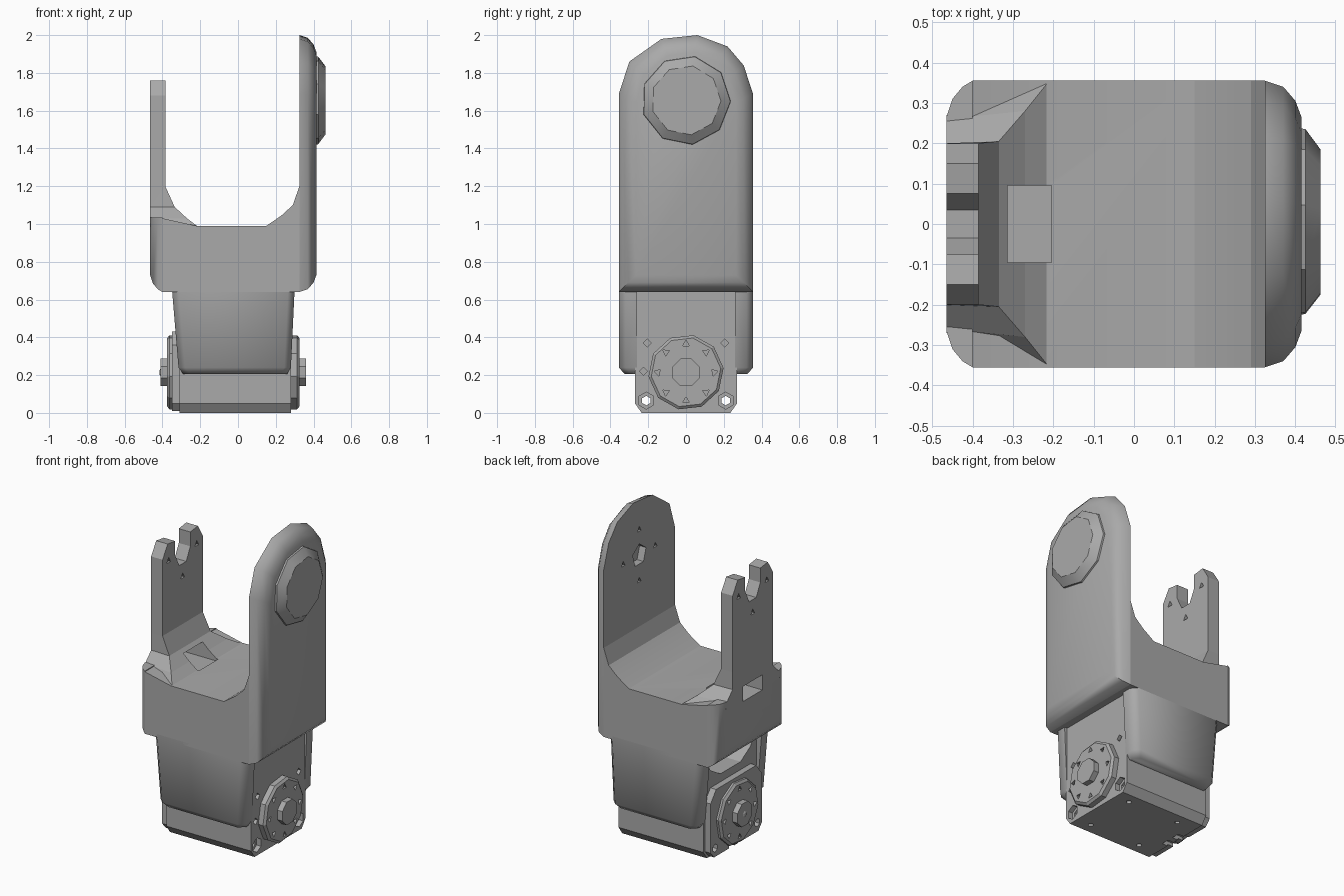
import bpy, bmesh, math
from mathutils import Vector

if "Cube" in bpy.data.objects:
    bpy.data.objects.remove(bpy.data.objects["Cube"])

grey = bpy.data.materials.new("plain_grey")
grey.use_nodes = True
grey.diffuse_color = (0.4, 0.4, 0.4, 1)
grey.node_tree.nodes["Principled BSDF"].inputs["Base Color"].default_value = (0.4, 0.4, 0.4, 1)


def add_loft(bm, rings):
    """Skin a list of equal rings and cap both ends."""
    loops = [[bm.verts.new(p) for p in ring] for ring in rings]
    n = len(loops[0])
    for a, b in zip(loops, loops[1:]):
        for i in range(n):
            j = (i + 1) % n
            bm.faces.new((a[i], a[j], b[j], b[i]))
    bm.faces.new(loops[0][::-1])
    bm.faces.new(loops[-1])


def finish(name, bm, smooth=0):
    bmesh.ops.recalc_face_normals(bm, faces=bm.faces[:])
    me = bpy.data.meshes.new(name)
    bm.to_mesh(me)
    bm.free()
    me.materials.append(grey)
    ob = bpy.data.objects.new(name, me)
    bpy.context.collection.objects.link(ob)
    if smooth:
        select(ob)
        bpy.ops.object.shade_smooth_by_angle(angle=math.radians(smooth))
    return ob


def select(ob):
    bpy.ops.object.select_all(action="DESELECT")
    ob.select_set(True)
    bpy.context.view_layer.objects.active = ob


def loft(name, rings, smooth=0):
    bm = bmesh.new()
    add_loft(bm, rings)
    return finish(name, bm, smooth)


def at_x(x, yz):
    return [Vector((x, y, z)) for y, z in yz]


def at_y(y, xz):
    return [Vector((x, y, z)) for x, z in xz]


def rect(a0, a1, b0, b1):
    return [(a0, b0), (a1, b0), (a1, b1), (a0, b1)]


def ngon(n, r, cy=0, cz=0, turn=0):
    steps = [math.tau * i / n + turn for i in range(n)]
    return [(cy + r * math.sin(t), cz + r * math.cos(t)) for t in steps]


def bar(x0, x1, yz):
    return [at_x(x0, yz), at_x(x1, yz)]


def inset(yz, d, keep_top=False):
    """Shrink an outline by about d on every side."""
    ys, zs = [p[0] for p in yz], [p[1] for p in yz]
    hi, lo, w = max(zs), min(zs), max(ys)
    top = hi if keep_top else hi - d
    k = (top - lo - d) / (hi - lo)
    return [(y * (w - d) / w, lo + d + (z - lo) * k) for y, z in yz]


def cut(targets, solids):
    """Subtract a set of separate solids from each target."""
    bm = bmesh.new()
    for rings in solids:
        add_loft(bm, rings)
    cutter = finish("cutter", bm)
    cutter.hide_render = True
    for ob in targets:
        select(ob)
        mod = ob.modifiers.new("cut", "BOOLEAN")
        mod.operation, mod.solver, mod.object = "DIFFERENCE", "EXACT", cutter
        bpy.ops.object.modifier_apply(modifier=mod.name)
    bpy.data.objects.remove(cutter)


W = 0.355   # half depth of the housing

# Housing core with the curved cradle floor
core = [(-0.40, 0.64), (0.325, 0.64), (0.325, 1.2), (0.29, 1.1),
        (0.23, 1.045), (0.15, 0.99), (-0.22, 0.99), (-0.40, 1.03)]
housing_core = loft("housing_core", [at_y(-W, core), at_y(W, core)], 25)

# Tall rounded arm on the left, with softened outer rim
arch = [(-W, 0.64), (W, 0.64), (W, 1.69), (0.305, 1.84), (0.22, 1.94),
        (0.06, 2.0), (-0.13, 1.98), (-0.30, 1.86), (-W, 1.69)]
tall_arm = loft("tall_arm", [at_x(x, inset(arch, d)) for x, d in
                ((0.325, 0), (0.37, 0.015), (0.40, 0.05), (0.415, 0.09))], 50)
loft("arm_cap", [at_x(x, ngon(9, r, 0, 1.655, 0.2)) for x, r in
     ((0.40, 0.24), (0.425, 0.235), (0.462, 0.185))], 30)
cut([tall_arm], [bar(0.3, 0.37, ngon(5, 0.07, 0, 1.65))] +
    [bar(0.3, 0.36, ngon(3, 0.02, y, z)) for y, z in ngon(4, 0.16, 0, 1.65)])

# Right shoulder block
shoulder = rect(-W, W, 0.64, 1.035)
right_shoulder = loft("right_shoulder", [at_x(x, inset(shoulder, d, True)) for x, d in
                      ((-0.40, 0), (-0.425, 0.015), (-0.45, 0.045), (-0.465, 0.09))], 50)

# Thin forked arm on the right
half = [(0.2, 1.08), (0.2, 1.68), (0.15, 1.76), (0.075, 1.75), (0.075, 1.66), (0.035, 1.58)]
fork = half + [(-y, z) for y, z in reversed(half)]
fork_arm = loft("fork_arm", bar(-0.465, -0.385, fork))
cut([fork_arm], [bar(-0.5, -0.35, ngon(3, 0.022, y, z))
                 for y, z in ((0, 1.5), (0.14, 1.65), (-0.14, 1.65))])


# Flared foot of the forked arm
def foot_ring(z, inner_x, outer_w, inner_w):
    return [Vector(p) for p in ((-0.465, -outer_w, z), (inner_x, -inner_w, z),
                                (inner_x, inner_w, z), (-0.465, outer_w, z))]


fork_foot = loft("fork_foot", [foot_ring(0.985, -0.21, 0.27, W), foot_ring(1.03, -0.27, 0.26, 0.28),
                 foot_ring(1.09, -0.335, 0.2, 0.205), foot_ring(1.2, -0.385, 0.2, 0.2)])

# Cable slot through the foot
cut([fork_foot, housing_core, right_shoulder],
    [bar(-0.6, -0.205, rect(-0.095, 0.095, 0.975, 1.07))])


# Front and back skirt panels, tapering downwards
def skirt_ring(side, z, x0, x1, w):
    r = 0.035
    pts = [(x0, 0.26), (x0, w - r), (x0 + r, w), (x1 - r, w), (x1, w - r), (x1, 0.26)]
    return [Vector((x, side * y, z)) for x, y in pts]


for name, side in (("front_skirt", -1), ("back_skirt", 1)):
    loft(name, [skirt_ring(side, 0.205, -0.29, 0.26, 0.325),
                skirt_ring(side, 0.24, -0.315, 0.28, W),
                skirt_ring(side, 0.66, -0.35, 0.30, W)], 50)

# Motor body with chamfered lower edges
motor = [(-0.235, 0), (0.235, 0), (0.27, 0.05), (0.27, 0.66), (-0.27, 0.66), (-0.27, 0.05)]
motor_body = loft("motor_body", bar(-0.31, 0.28, motor))
plate = [(-0.22, 0.01), (0.22, 0.01), (0.255, 0.05), (0.255, 0.36),
         (0.2, 0.43), (-0.2, 0.43), (-0.255, 0.36), (-0.255, 0.05)]
motor_plate = loft("motor_plate", bar(-0.35, -0.30, plate))

# Scalloped opening, screw holes and bottom details of the motor
scallop = [(-0.25, 0.63), (0.25, 0.63), (0.2, 0.54), (0.1, 0.48), (-0.1, 0.48), (-0.2, 0.54)]
corners = [(-0.21, 0.065), (0.21, 0.065)]
cut([motor_body], [bar(-0.4, -0.2, scallop)])
cut([motor_body], [bar(0.25, 0.4, ngon(6, 0.045, y, z)) for y, z in corners])
cut([motor_body, motor_plate], [bar(-0.5, 0.5, ngon(6, 0.025, y, z)) for y, z in corners])
cut([motor_body], [bar(0.26, 0.4, ngon(4, 0.022, y, z))
                   for y, z in ((-0.205, 0.37), (0.205, 0.37), (-0.225, 0.22))])
notches = [bar(-0.4, -0.27, rect(y, y + 0.05, -0.1, 0.03)) for y in (-0.07, 0.02)]
cut([motor_body, motor_plate], notches)
cut([motor_body], [[[Vector((x + u, y + v, z)) for u, v in ngon(4, 0.018)] for z in (-0.05, 0.02)]
                   for x, y in ((-0.18, 0.17), (0.18, 0.17), (0.18, -0.17), (-0.18, -0.17))])

# Output discs with screw holes and hubs on both sides
for side, x0, x1, x2 in (("left", 0.27, 0.325, 0.36), ("right", -0.34, -0.375, -0.41)):
    s = 1 if x1 > 0 else -1
    disc = loft(side + "_disc", [at_x(x, ngon(10, r, 0, 0.215, 0.2)) for x, r in
                ((x0, 0.2), (x1 - s * 0.012, 0.2), (x1, 0.185))])
    cut([disc], [bar(x1 - s * 0.03, x1 + s * 0.1, ngon(3, 0.02, y, z, y * 9))
                 for y, z in ngon(8, 0.15, 0, 0.215)])
    loft(side + "_hub", bar(x0, x2, ngon(8, 0.078, 0, 0.215, math.pi / 8)))
loft("hub_tip", [at_x(x, ngon(6, r, 0, 0.215)) for x, r in ((-0.40, 0.04), (-0.415, 0.012))])
